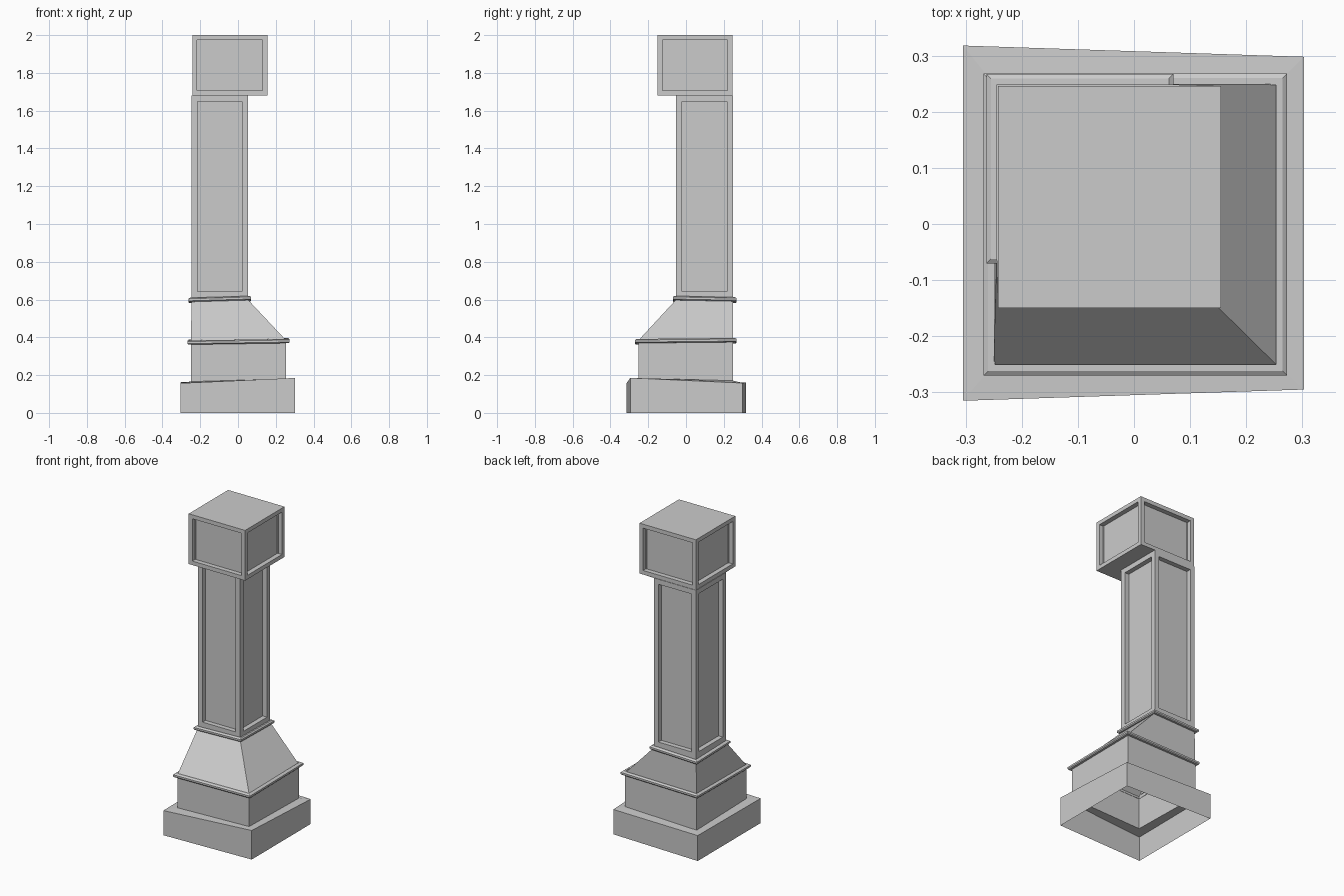
import bpy, bmesh

if "Cube" in bpy.data.objects:
    bpy.data.objects.remove(bpy.data.objects["Cube"])


def rect(x0, x1, y0, y1, z, dx=0.0, dy=0.0, grow=0.0):
    """Ring of four corners; dx and dy slope its height across the plan."""
    pts = [(x0 - grow, y0 - grow), (x1 + grow, y0 - grow),
           (x1 + grow, y1 + grow), (x0 - grow, y1 + grow)]
    return [(x, y, z + dx * x + dy * y) for x, y in pts]


def loft(name, rings, cap=False, panels=(), inset=0.04, depth=0.03):
    """Join rings with flat sides; listed ring levels get recessed panels."""
    bm = bmesh.new()
    loops = [[bm.verts.new(p) for p in r] for r in rings]
    recessed = []
    for level, (a, b) in enumerate(zip(loops, loops[1:])):
        for i in range(4):
            j = (i + 1) % 4
            face = bm.faces.new((a[i], a[j], b[j], b[i]))
            if level in panels:
                recessed.append(face)
    if cap:
        bm.faces.new(loops[-1])
    bm.normal_update()
    for face in recessed:
        bmesh.ops.inset_individual(bm, faces=[face], thickness=inset)
        normal = face.normal.copy()
        out = bmesh.ops.extrude_discrete_faces(bm, faces=[face])
        for f in out["faces"]:
            bmesh.ops.translate(bm, verts=f.verts[:], vec=normal * -depth)
    mesh = bpy.data.meshes.new(name)
    bm.to_mesh(mesh)
    bm.free()
    obj = bpy.data.objects.new(name, mesh)
    bpy.context.collection.objects.link(obj)
    return obj


def trim(name, plan, z0, z1, dx, dy):
    """Thin moulding around a rectangular plan."""
    h = z1 - z0
    profile = [(-0.002, 0), (0.013, 0), (0.018, 0.25), (0.018, 0.75),
               (0.010, 1), (-0.002, 1)]
    return loft(name, [rect(*plan, z0 + h * t, dx, dy, g) for g, t in profile])


base_plan = (-0.25, 0.255, -0.252, 0.25)
trunk_plan = (-0.245, 0.052, -0.052, 0.249)
head_plan = (-0.242, 0.155, -0.15, 0.246)

# Open-bottomed plinth with a crooked top ledge
outer = [(-0.305, -0.315), (0.303, -0.295), (0.303, 0.298), (-0.305, 0.318)]
heights = (0.157, 0.185, 0.158, 0.162)
loft("plinth", [
    [(x, y, 0.0) for x, y in outer],
    [(x, y, h) for (x, y), h in zip(outer, heights)],
    rect(*base_plan, 0.168, 0.03, -0.02),
])

# Square base and the sloping shoulder, upright at the back and left
loft("base", [rect(*base_plan, 0.168, 0.03, -0.02),
              rect(*base_plan, 0.38, 0.015, 0.0)])
loft("shoulder", [rect(*base_plan, 0.38, 0.015, 0.0),
                  rect(*trunk_plan, 0.60)])

# Mouldings at the bottom and top of the shoulder
trim("lower_trim", base_plan, 0.368, 0.39, 0.015, 0.01)
trim("upper_trim", trunk_plan, 0.594, 0.616, 0.03, -0.02)

# Panelled trunk
loft("trunk", [rect(*trunk_plan, 0.60), rect(*trunk_plan, 0.612),
               rect(*trunk_plan, 1.68)], panels=(1,), inset=0.045)

# Panelled overhanging head with closed top
loft("head", [rect(*trunk_plan, 1.68), rect(*head_plan, 1.68),
              rect(*head_plan, 2.0)], cap=True, panels=(1,), inset=0.036)
